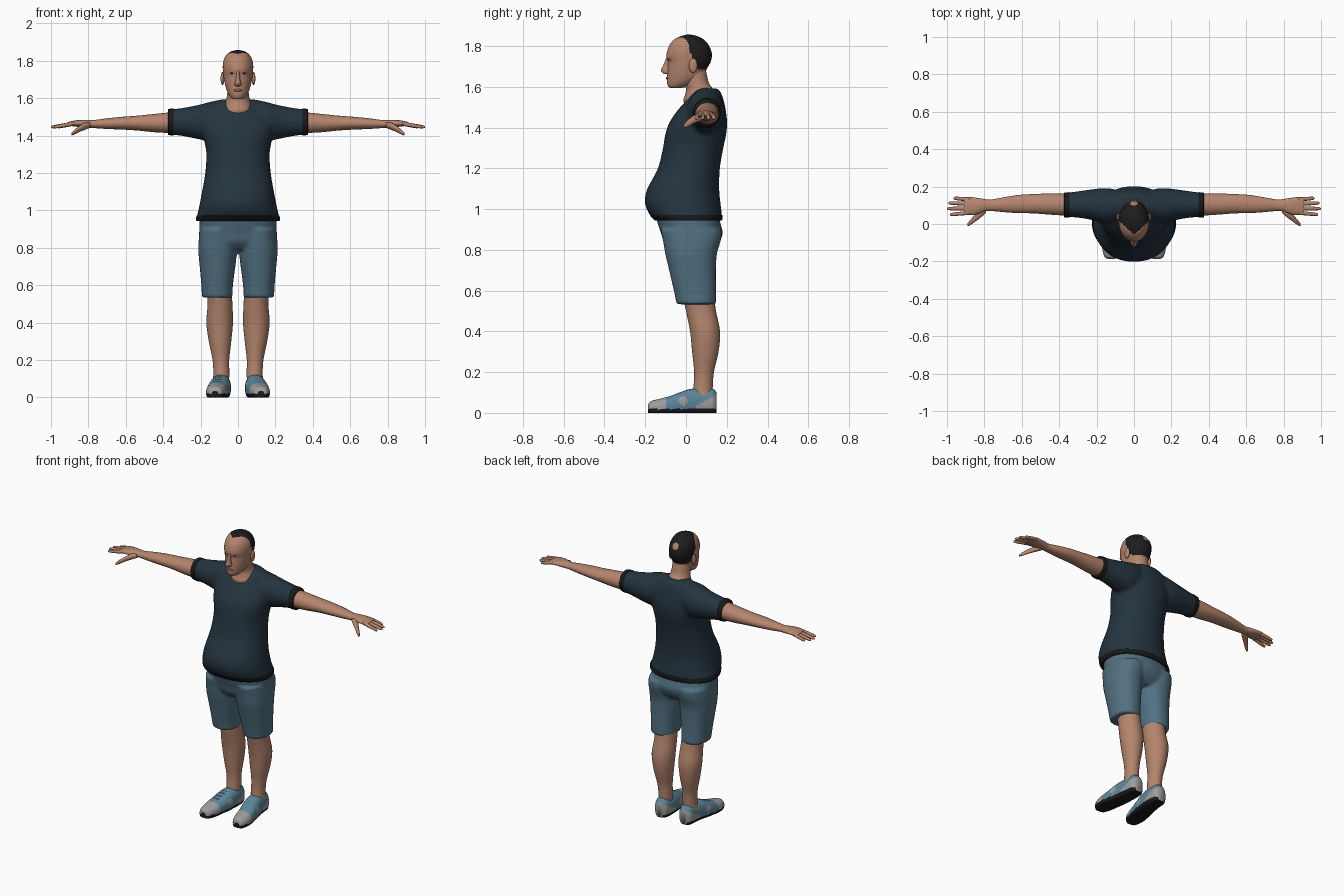
import bpy, bmesh, math
from mathutils import Matrix, Vector

COLOURS = {
    "skin": (0.46, 0.235, 0.155), "shirt navy": (0.018, 0.034, 0.050),
    "trim black": (0.010, 0.010, 0.011), "shorts blue": (0.085, 0.165, 0.225),
    "hair black": (0.012, 0.012, 0.013), "shoe blue": (0.11, 0.24, 0.33),
    "shoe grey": (0.34, 0.34, 0.34), "lace navy": (0.03, 0.06, 0.09),
    "lip": (0.36, 0.16, 0.11), "eye": (0.30, 0.27, 0.24),
}
MATS = {}
for key, c in COLOURS.items():
    MATS[key] = bpy.data.materials.new(key)
    MATS[key].diffuse_color = (*c, 1)


def spline(rows, steps):
    """Catmull-Rom interpolation of ring tuples."""
    out = []
    for i in range(len(rows) - 1):
        p0, p1, p2, p3 = (rows[max(0, min(len(rows) - 1, i + k))] for k in (-1, 0, 1, 2))
        for s in range(steps):
            t = s / steps
            out.append([0.5 * (2 * b + (c - a) * t + (2 * a - 5 * b + 4 * c - d) * t * t
                               + (3 * b - a - 3 * c + d) * t ** 3)
                        for a, b, c, d in zip(p0, p1, p2, p3)])
    return out + [list(rows[-1])]


def loft(bm, rows, axis="z", n=32, steps=4, power=2.0):
    """Closed skin through rings (t, a0, a1, b0, b1) set along an axis."""
    loops = []
    for t, a0, a1, b0, b1 in spline(rows, steps):
        ring = []
        for k in range(n):
            u = 2 * math.pi * k / n
            ca, sa = math.cos(u), math.sin(u)
            a = (a0 + a1) / 2 + (a1 - a0) / 2 * math.copysign(abs(ca) ** (2 / power), ca)
            b = (b0 + b1) / 2 + (b1 - b0) / 2 * math.copysign(abs(sa) ** (2 / power), sa)
            ring.append(bm.verts.new({"z": (a, b, t), "x": (t, a, b), "y": (a, t, b)}[axis]))
        loops.append(ring)
    for r, q in zip(loops, loops[1:]):
        for k in range(n):
            bm.faces.new((r[k], r[(k + 1) % n], q[(k + 1) % n], q[k]))
    bm.faces.new(loops[0])
    bm.faces.new(loops[-1])


def sym(rows):
    """Rings (z, half width, y front, y back) symmetric about x = 0."""
    return [(z, -w, w, f, b) for z, w, f, b in rows]


def ball(bm, centre, size):
    m = Matrix.Translation(centre) @ Matrix.Diagonal((*size, 1))
    bmesh.ops.create_uvsphere(bm, u_segments=20, v_segments=12, radius=1, matrix=m)


def mirror(bm):
    g = bmesh.ops.duplicate(bm, geom=bm.verts[:] + bm.edges[:] + bm.faces[:])["geom"]
    for v in g:
        if isinstance(v, bmesh.types.BMVert):
            v.co.x = -v.co.x


def finish(bm, name, mats, rule=None, voxel=0, smooth=6):
    bmesh.ops.recalc_face_normals(bm, faces=bm.faces[:])
    for f in bm.faces:
        f.smooth = True
        if rule:
            f.material_index = rule(f.calc_center_median(), f.normal)
    me = bpy.data.meshes.new(name)
    bm.to_mesh(me)
    bm.free()
    for m in mats:
        me.materials.append(MATS[m])
    ob = bpy.data.objects.new(name, me)
    bpy.context.collection.objects.link(ob)
    if voxel:
        r = ob.modifiers.new("merge", "REMESH")
        r.mode, r.voxel_size, r.use_smooth_shade = "VOXEL", voxel, True
        s = ob.modifiers.new("soften", "SMOOTH")
        s.factor, s.iterations = 0.5, smooth
    return ob


# Head with nose and receding hair
bm = bmesh.new()
loft(bm, sym([(1.595, .02, -.075, -.02), (1.60, .034, -.086, 0), (1.62, .05, -.093, .05),
              (1.65, .063, -.093, .085), (1.69, .073, -.090, .103), (1.72, .078, -.089, .12),
              (1.75, .081, -.096, .127), (1.78, .081, -.091, .123), (1.81, .074, -.078, .108),
              (1.835, .058, -.055, .083), (1.85, .035, -.022, .052), (1.857, .008, .005, .022)]),
     n=96, steps=8)
loft(bm, sym([(1.663, .010, -.100, -.07), (1.668, .018, -.114, -.07), (1.682, .017, -.123, -.07),
              (1.705, .011, -.112, -.07), (1.735, .009, -.100, -.07), (1.755, .008, -.093, -.07)]), n=20)


def hair(c, nrm):
    if (c - Vector((0, .107, 1.80))).length < .022:
        return 0
    if c.z > 1.76:
        return int(c.y > -.058 + .95 * abs(c.x))
    return int(c.y > .03 + max(0, 1.72 - c.z) * .9 and c.z > 1.685)


finish(bm, "head", ["skin", "hair black"], hair)

# Ears, eyes, lips
bm = bmesh.new()
ball(bm, (-.083, .035, 1.705), (.010, .021, .036))
mirror(bm)
finish(bm, "ears", ["skin"])
bm = bmesh.new()
ball(bm, (-.032, -.079, 1.733), (.013, .006, .005))
mirror(bm)
finish(bm, "eyes", ["eye"])
bm = bmesh.new()
ball(bm, (-.032, -.0835, 1.733), (.005, .003, .005))
mirror(bm)
finish(bm, "pupils", ["hair black"])
bm = bmesh.new()
ball(bm, (0, -.088, 1.642), (.024, .010, .007))
finish(bm, "lips", ["lip"])

# Neck
bm = bmesh.new()
loft(bm, sym([(1.47, .07, .01, .13), (1.53, .078, -.012, .14), (1.56, .076, -.004, .145),
              (1.59, .064, 0, .132), (1.62, .058, -.008, .112), (1.67, .056, -.02, .10),
              (1.71, .05, -.02, .09)]))
finish(bm, "neck", ["skin"])

# Shirt: torso with belly, merged with the sleeves
bm = bmesh.new()
loft(bm, [(-.368, .037, .166, 1.405, 1.54), (-.30, .034, .175, 1.398, 1.547),
          (-.22, .02, .186, 1.382, 1.562), (-.15, 0, .192, 1.37, 1.580),
          (-.08, .02, .18, 1.38, 1.594), (-.02, .04, .16, 1.42, 1.592)], "x")
mirror(bm)
loft(bm, sym([(.948, .222, -.156, .176), (.97, .219, -.176, .176), (1.0, .212, -.193, .173),
              (1.04, .204, -.202, .168), (1.1, .192, -.190, .163), (1.2, .175, -.138, .166),
              (1.3, .169, -.113, .183), (1.36, .178, -.103, .196), (1.42, .19, -.084, .202),
              (1.48, .19, -.045, .196), (1.53, .172, -.002, .186), (1.57, .13, .03, .172),
              (1.592, .08, .05, .157)]), n=48, power=2.15)
finish(bm, "shirt", ["shirt navy"], voxel=.009)

# Black hem and cuffs
bm = bmesh.new()
loft(bm, sym([(.943, .222, -.153, .176), (.956, .225, -.166, .179), (.972, .221, -.179, .178)]),
     n=48, power=2.15)
finish(bm, "shirt_hem", ["trim black"])
bm = bmesh.new()
loft(bm, [(-.373, .036, .167, 1.403, 1.541), (-.36, .034, .169, 1.401, 1.544),
          (-.345, .034, .170, 1.400, 1.545)], "x")
mirror(bm)
finish(bm, "sleeve_cuffs", ["trim black"])

# Arms with hands
bm = bmesh.new()
loft(bm, [(-.30, .05, .16, 1.415, 1.525), (-.37, .046, .163, 1.414, 1.523),
          (-.45, .05, .163, 1.418, 1.515), (-.54, .057, .160, 1.427, 1.506),
          (-.62, .058, .155, 1.432, 1.500), (-.70, .064, .142, 1.435, 1.492),
          (-.77, .070, .130, 1.440, 1.483), (-.80, .066, .134, 1.442, 1.484),
          (-.84, .052, .140, 1.445, 1.484), (-.88, .047, .144, 1.449, 1.479),
          (-.91, .052, .140, 1.453, 1.472)], "x")
for y0, y1, tip in ((.060, .050, -.985), (.084, .082, -1.0), (.108, .112, -.993), (.131, .138, -.965)):
    rows = []
    for t, r in ((0, .011), (.45, .0105), (.85, .009), (.97, .006), (1, .002)):
        x, y, z = -.88 + (tip + .88) * t, y0 + (y1 - y0) * t, 1.463 - .018 * t
        rows.append((x, y - r, y + r, z - r, z + r))
    loft(bm, rows, "x", n=14)
loft(bm, [(-.79, .06, .10, 1.442, 1.470), (-.82, .034, .085, 1.430, 1.468),
          (-.85, .012, .050, 1.418, 1.450), (-.875, -.006, .022, 1.405, 1.431),
          (-.89, -.012, .004, 1.400, 1.415)], "x", n=16)
mirror(bm)
finish(bm, "arms", ["skin"])

# Shorts: hips merged with two legs
bm = bmesh.new()
loft(bm, [(.533, -.193, -.029, -.046, .149), (.6, -.196, -.027, -.060, .148),
          (.7, -.205, -.014, -.083, .147), (.78, -.212, -.005, -.102, .152),
          (.85, -.210, -.002, -.114, .172), (.9, -.206, -.002, -.125, .176)], power=2.2)
mirror(bm)
loft(bm, sym([(.79, .16, -.07, .12), (.83, .205, -.106, .16), (.88, .207, -.122, .180),
              (.92, .206, -.136, .172), (.97, .204, -.15, .16)]), n=40, power=2.2)
finish(bm, "shorts", ["shorts blue"], voxel=.009, smooth=5)

# Lower legs
bm = bmesh.new()
loft(bm, [(.07, -.138, -.052, .03, .13), (.12, -.132, -.046, .036, .131),
          (.2, -.136, -.047, .04, .137), (.3, -.156, -.036, .03, .160),
          (.4, -.169, -.027, .02, .167), (.5, -.162, -.03, 0, .147),
          (.6, -.165, -.035, -.02, .135)])
mirror(bm)
finish(bm, "lower_legs", ["skin"])

# Shoes: black sole, grey toe and heel panels, dark laces
bm = bmesh.new()
loft(bm, [(-.187, -.140, -.105, .002, .035), (-.175, -.158, -.084, -.015, .056),
          (-.13, -.170, -.066, -.02, .069), (-.08, -.168, -.056, -.02, .082),
          (-.03, -.160, -.046, -.02, .101), (.02, -.150, -.040, -.02, .117),
          (.08, -.140, -.038, -.02, .121), (.13, -.134, -.044, -.02, .119),
          (.15, -.118, -.060, -.005, .100)], "y", n=56, steps=8, power=2.4)
for v in bm.verts:
    v.co.z = max(v.co.z, 0)
mirror(bm)


def shoe(c, nrm):
    if c.z < .02:
        return 2
    mid = .112 - .1 * (c.y + .06)
    if -.085 < c.y < .01 and nrm.z > .6 and abs(abs(c.x) - mid) < .022:
        return 3 if math.sin(c.y * 260) > -.3 else 0
    heel = c.y > .05 and c.z < .035 + .55 * (c.y - .05)
    spot = math.hypot(c.y + .015, c.z - .06) < .022
    return int(c.y < -.10 or heel or spot)


finish(bm, "shoes", ["shoe blue", "shoe grey", "trim black", "lace navy"], shoe)
